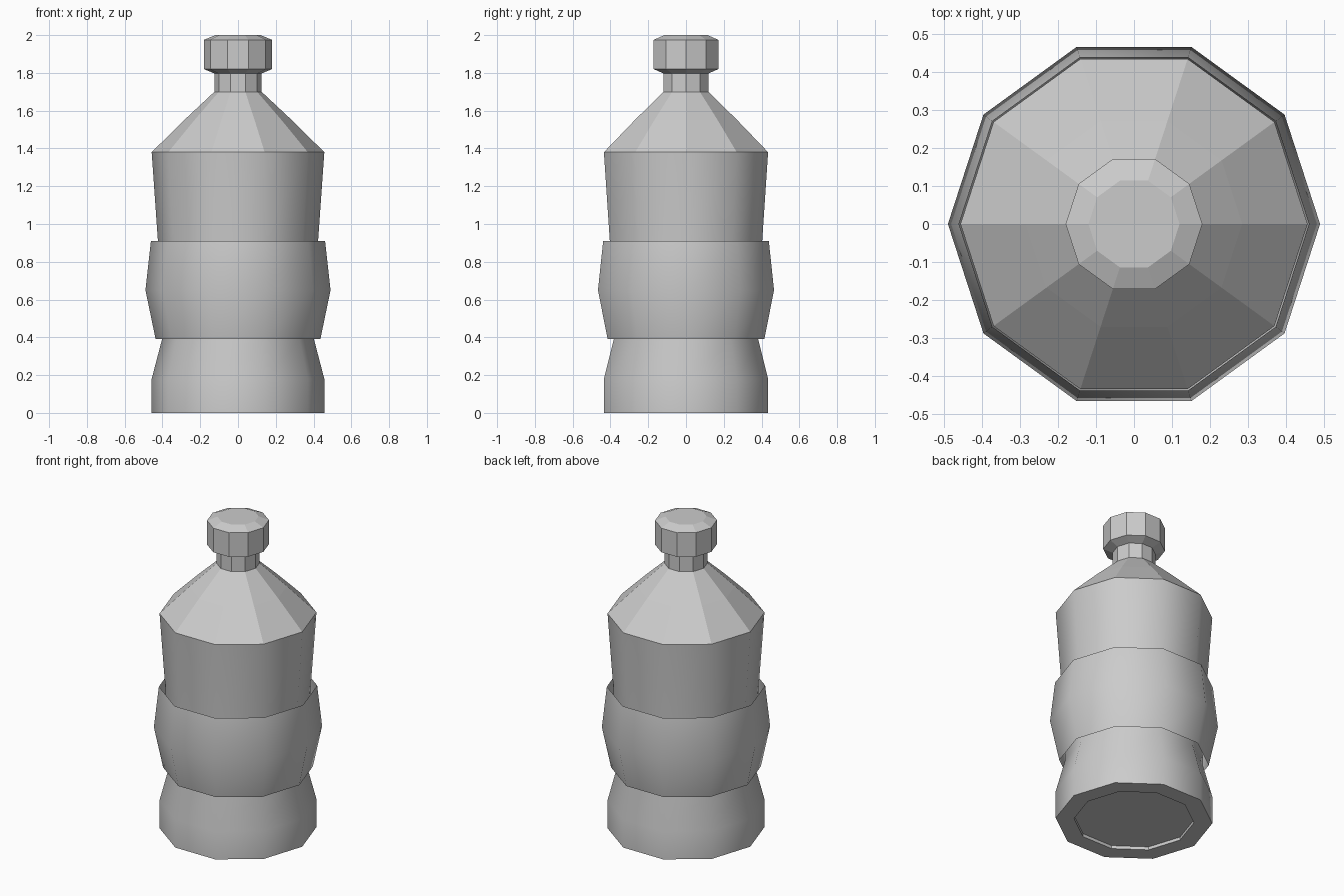
import bpy, bmesh
from math import cos, sin, tau

if "Cube" in bpy.data.objects:
    bpy.data.objects.remove(bpy.data.objects["Cube"])

SIDES = 10


def lathe(name, profile, smooth=None, caps=True):
    """Revolve (radius, z) points; faces in the z range 'smooth' are shaded smooth."""
    bm = bmesh.new()
    rings = [[bm.verts.new((r * cos(tau * i / SIDES), r * sin(tau * i / SIDES), z))
              for i in range(SIDES)] for r, z in profile]
    for a, b in zip(rings, rings[1:]):
        for i in range(SIDES):
            j = (i + 1) % SIDES
            bm.faces.new((a[i], a[j], b[j], b[i]))
    if caps:
        bm.faces.new(rings[0][::-1])
        bm.faces.new(rings[-1])
    bm.normal_update()
    if smooth:
        for f in bm.faces:
            z = f.calc_center_median().z
            f.smooth = smooth[0] < z < smooth[1] and abs(f.normal.z) < 0.5
    mesh = bpy.data.meshes.new(name)
    bm.to_mesh(mesh)
    bm.free()
    obj = bpy.data.objects.new(name, mesh)
    bpy.context.collection.objects.link(obj)
    return obj


# Bottle body with recessed base, waist, faceted shoulder and neck
lathe("bottle_body", [(0.35, 0.02), (0.35, 0), (0.457, 0), (0.457, 0.18),
                      (0.402, 0.39), (0.402, 0.43), (0.424, 0.91),
                      (0.457, 1.38), (0.285, 1.55), (0.125, 1.70),
                      (0.125, 1.82)], smooth=(0.04, 1.37))

# Loose label sleeve, open at both ends
lathe("label_band", [(0.436, 0.39), (0.49, 0.65), (0.461, 0.91)],
      smooth=(0, 2), caps=False)

# Chamfered screw cap
lathe("cap", [(0.12, 1.795), (0.18, 1.82), (0.18, 1.975), (0.12, 2.0)])
